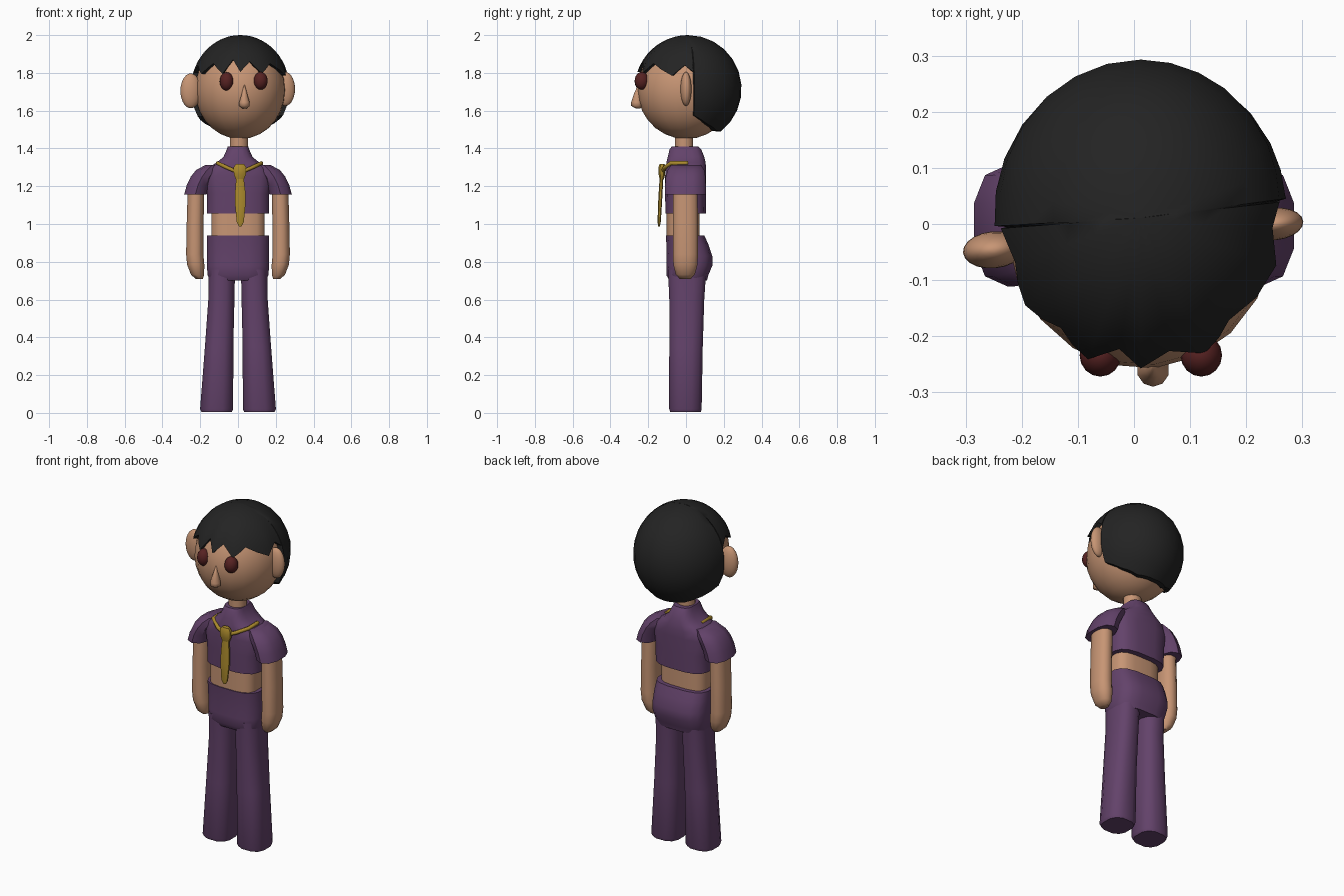
import bpy, bmesh, math
from mathutils import Matrix, Vector


def material(name, rgb):
    m = bpy.data.materials.new(name)
    m.diffuse_color = (*rgb, 1)
    return m


PURPLE = material("purple cloth", (0.125, 0.055, 0.145))
SKIN = material("skin", (0.57, 0.30, 0.175))
BLACK = material("black hair", (0.017, 0.017, 0.017))
MAROON = material("maroon eye", (0.095, 0.016, 0.016))
GOLD = material("gold", (0.40, 0.25, 0.025))


def finish(name, bm, mat, angle=45):
    bmesh.ops.recalc_face_normals(bm, faces=bm.faces)
    me = bpy.data.meshes.new(name)
    bm.to_mesh(me)
    bm.free()
    me.materials.append(mat)
    ob = bpy.data.objects.new(name, me)
    bpy.context.collection.objects.link(ob)
    bpy.ops.object.select_all(action='DESELECT')
    ob.select_set(True)
    bpy.context.view_layer.objects.active = ob
    bpy.ops.object.shade_smooth_by_angle(angle=math.radians(angle))
    return ob


def loft(name, rings, mat, n=12, power=1.0, side=1, angle=45):
    """Skin horizontal rings (cx, cy, z, rx, ry); power < 1 squares them off."""
    bm = bmesh.new()
    loops = []
    for cx, cy, z, rx, ry in rings:
        loop = []
        for i in range(n):
            a = 2 * math.pi * (i + 0.5) / n
            c, s = math.cos(a), math.sin(a)
            x = cx + rx * math.copysign(abs(c) ** power, c)
            y = cy + ry * math.copysign(abs(s) ** power, s)
            loop.append(bm.verts.new((side * x, y, z)))
        loops.append(loop)
    for lo, hi in zip(loops, loops[1:]):
        for i in range(n):
            j = (i + 1) % n
            bm.faces.new((lo[i], lo[j], hi[j], hi[i]))
    bm.faces.new(loops[0])
    bm.faces.new(loops[-1])
    return finish(name, bm, mat, angle)


def ball(name, centre, radii, mat, turn=0, u=20, v=14):
    bm = bmesh.new()
    bmesh.ops.create_uvsphere(bm, u_segments=u, v_segments=v, radius=1)
    bm.transform(Matrix.Translation(centre) @ Matrix.Rotation(turn, 4, 'Z')
                 @ Matrix.Diagonal((*radii, 1)))
    return finish(name, bm, mat, 60)


# Head, turned slightly to one side
TURN = math.radians(5.4)
ball("head", (0.012, 0, 1.71), (0.24, 0.258, 0.26), SKIN, TURN)
ball("left_ear", (-0.25, -0.046, 1.705), (0.055, 0.033, 0.092), SKIN, TURN)
ball("right_ear", (0.25, 0.0, 1.715), (0.052, 0.029, 0.09), SKIN, TURN)
ball("left_eye", (-0.06, -0.234, 1.755), (0.037, 0.038, 0.049), MAROON, u=16, v=10)
ball("right_eye", (0.12, -0.234, 1.758), (0.037, 0.038, 0.047), MAROON, u=16, v=10)
loft("nose", [(0.034, -0.255, 1.612, 0.012, 0.012), (0.034, -0.26, 1.625, 0.029, 0.03),
              (0.034, -0.26, 1.645, 0.029, 0.03), (0.034, -0.257, 1.69, 0.015, 0.018),
              (0.034, -0.25, 1.735, 0.003, 0.005)], SKIN, 10, angle=70)

# Hair cap: a sphere whose lower edge follows (azimuth from front, height)
EDGE = [(-180, 1.49), (-140, 1.495), (-112, 1.53), (-87, 1.57), (-86, 1.80),
        (-72, 1.84), (-55, 1.795), (-38, 1.85), (-22, 1.795), (-10, 1.87), (0, 1.805),
        (13, 1.86), (27, 1.797), (43, 1.85), (72, 1.785), (86, 1.84), (96, 1.805),
        (97, 1.575), (118, 1.53), (145, 1.495), (180, 1.49)]
HC, HR = Vector((0.012, 0.011, 1.715)), Vector((0.262, 0.283, 0.285))


def hair_cap():
    columns = []
    for (a0, z0), (a1, z1) in zip(EDGE, EDGE[1:]):
        steps = max(1, math.ceil((a1 - a0) / 15))
        columns += [(a0 + (a1 - a0) * k / steps, z0 + (z1 - z0) * k / steps)
                    for k in range(steps)]
    rows = 10
    bm = bmesh.new()
    pole = bm.verts.new(HC + Vector((0, 0, HR.z)))
    grid = []
    for deg, z in columns:
        a = math.radians(deg)
        low = math.acos((z - HC.z) / HR.z)
        col = []
        for k in range(1, rows + 1):
            t = low * k / rows
            d = Vector((math.sin(a) * math.sin(t), -math.cos(a) * math.sin(t), math.cos(t)))
            col.append(bm.verts.new(HC + d * HR))
        # Rim tucks in towards the head
        inner = HC + (col[-1].co - HC) * 0.84
        inner.z = z
        col.append(bm.verts.new(inner))
        grid.append(col)
    for p, q in zip(grid, grid[1:] + grid[:1]):
        bm.faces.new((pole, p[0], q[0]))
        for k in range(rows):
            bm.faces.new((p[k], p[k + 1], q[k + 1], q[k]))
    return finish("hair", bm, BLACK, 40)


hair_cap()

# Neck and bare waist
loft("neck", [(0.005, -0.01, 1.36, 0.05, 0.05), (0.005, -0.01, 1.5, 0.05, 0.05)], SKIN)
loft("waist", [(0, -0.015, 0.92, 0.143, 0.088), (0, -0.015, 1.08, 0.143, 0.088)],
     SKIN, 16, 0.6)

# Cropped top with stand-up collar
loft("top", [(0, -0.002, 1.055, 0.167, 0.108), (0, -0.002, 1.16, 0.167, 0.11),
             (0, -0.002, 1.25, 0.18, 0.11), (0, 0, 1.295, 0.165, 0.108),
             (0, 0, 1.325, 0.115, 0.105), (0, 0, 1.355, 0.078, 0.098),
             (0, -0.003, 1.395, 0.06, 0.085), (0, -0.005, 1.41, 0.055, 0.072)],
     PURPLE, 16, 0.65)

# Trousers: seat
loft("trouser_seat", [(0, 0.012, 0.70, 0.15, 0.10), (0, 0.007, 0.73, 0.163, 0.113),
                      (0, 0.018, 0.78, 0.167, 0.123), (0, 0.018, 0.83, 0.167, 0.123),
                      (0, 0.008, 0.89, 0.167, 0.113), (0, -0.005, 0.94, 0.166, 0.103)],
     PURPLE, 16, 0.65)

for side, tag in ((-1, "left"), (1, "right")):
    # Flared trouser legs
    loft(tag + "_trouser_leg",
         [(0.113, -0.003, 0.005, 0.082, 0.083), (0.113, -0.003, 0.02, 0.09, 0.088),
          (0.1, 0, 0.35, 0.077, 0.091), (0.088, 0.004, 0.6, 0.071, 0.095),
          (0.085, 0.006, 0.76, 0.071, 0.104)], PURPLE, 12, 0.75, side)
    # Arms with rounded ends
    loft(tag + "_arm",
         [(0.206, -0.004, 0.71, 0.02, 0.03), (0.214, -0.004, 0.732, 0.036, 0.052),
          (0.224, -0.003, 0.785, 0.047, 0.066), (0.229, -0.003, 0.84, 0.047, 0.068),
          (0.227, -0.003, 1.0, 0.046, 0.068), (0.222, -0.003, 1.2, 0.045, 0.066)],
         SKIN, 12, 0.85, side)
    # Flared short sleeves
    loft(tag + "_sleeve",
         [(0.226, -0.003, 1.155, 0.062, 0.108), (0.212, -0.003, 1.205, 0.062, 0.108),
          (0.19, -0.002, 1.25, 0.063, 0.105), (0.165, 0, 1.285, 0.06, 0.097),
          (0.135, 0, 1.312, 0.04, 0.08)], PURPLE, 10, 0.85, side)
    # Neckerchief band over each shoulder
    cu = bpy.data.curves.new(tag + "_scarf_band", 'CURVE')
    cu.dimensions = '3D'
    cu.bevel_depth = 0.011
    cu.bevel_resolution = 1
    cu.use_fill_caps = True
    sp = cu.splines.new('POLY')
    pts = [(0.01, -0.122, 1.275), (0.06, -0.116, 1.296), (0.115, -0.08, 1.322),
           (0.115, 0.01, 1.322)]
    sp.points.add(len(pts) - 1)
    for p, (x, y, z) in zip(sp.points, pts):
        p.co = (side * x + 0.008, y, z, 1)
    cu.materials.append(GOLD)
    bpy.context.collection.objects.link(bpy.data.objects.new(tag + "_scarf_band", cu))

# Tie knot and blade
loft("tie_knot", [(0.01, -0.128, 1.235, 0.022, 0.012), (0.01, -0.128, 1.262, 0.034, 0.018),
                  (0.01, -0.128, 1.30, 0.036, 0.019), (0.01, -0.126, 1.318, 0.022, 0.014)],
     GOLD, 8, 0.8)
loft("tie_blade", [(0.012, -0.143, 0.988, 0.008, 0.005), (0.012, -0.142, 1.01, 0.02, 0.009),
                   (0.012, -0.138, 1.10, 0.029, 0.011), (0.012, -0.134, 1.17, 0.029, 0.011),
                   (0.01, -0.13, 1.25, 0.021, 0.01)], GOLD, 8, 0.8)
